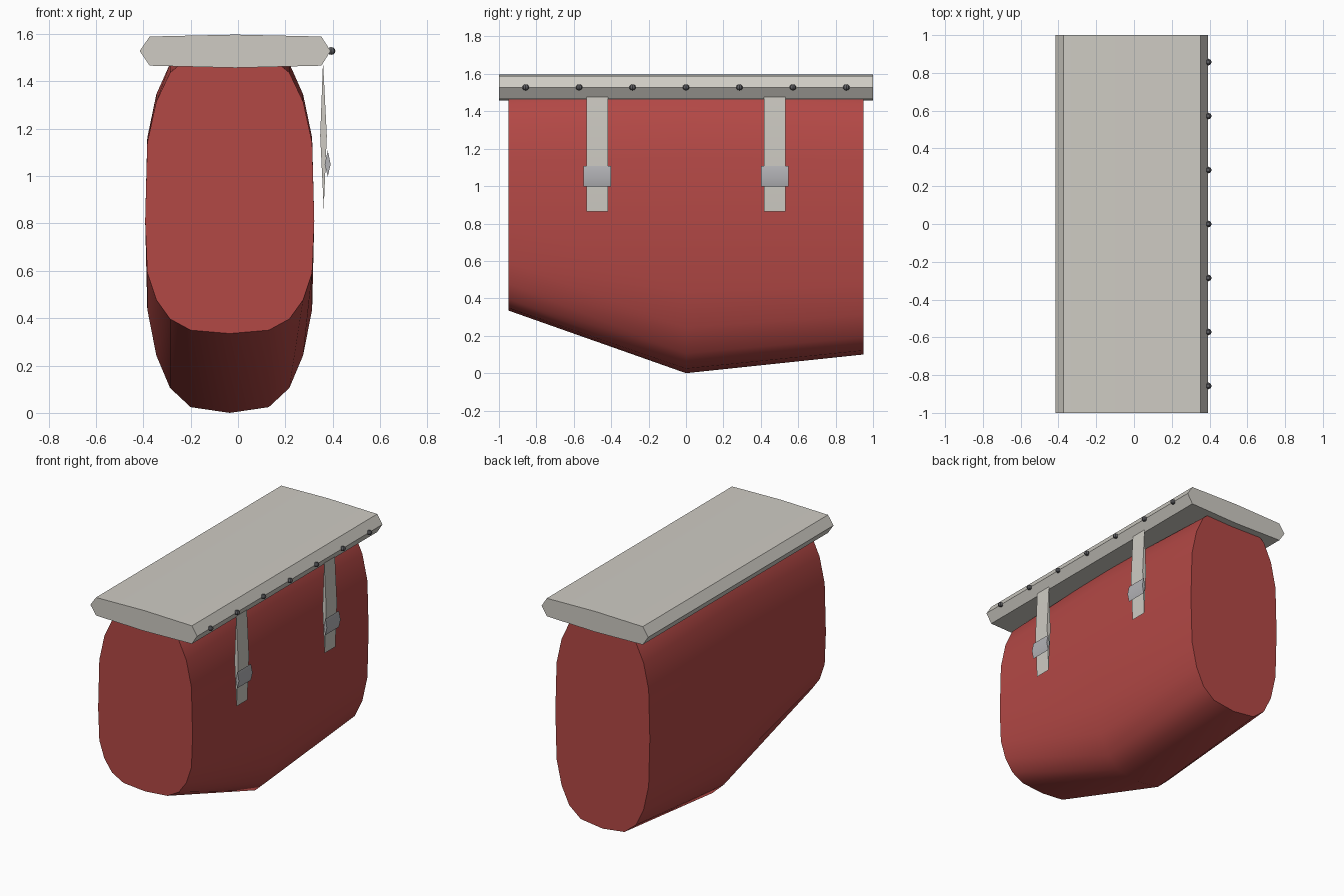
import bpy, bmesh, math

if "Cube" in bpy.data.objects:
    bpy.data.objects.remove(bpy.data.objects["Cube"])

def material(name, rgb):
    m = bpy.data.materials.new(name)
    m.diffuse_color = (*rgb, 1)
    m.use_nodes = True
    m.node_tree.nodes["Principled BSDF"].inputs["Base Color"].default_value = m.diffuse_color
    return m

RED = material("red_leather", (0.45, 0.065, 0.06))
CREAM = material("cream", (0.62, 0.60, 0.55))
METAL = material("buckle_metal", (0.45, 0.45, 0.47))
DARK = material("stud_metal", (0.12, 0.12, 0.13))

def finish(obj, mat, angle):
    obj.data.materials.append(mat)
    bpy.ops.object.select_all(action='DESELECT')
    obj.select_set(True)
    bpy.context.view_layer.objects.active = obj
    bpy.ops.object.shade_smooth_by_angle(angle=math.radians(angle))

def loft(name, sections, mat, angle=30):
    """Skin a list of (y, [(x, z), ...]) sections, capped at both ends."""
    bm = bmesh.new()
    rings = [[bm.verts.new((x, y, z)) for x, z in pts] for y, pts in sections]
    n = len(rings[0])
    for a, b in zip(rings, rings[1:]):
        for i in range(n):
            j = (i + 1) % n
            bm.faces.new((a[i], a[j], b[j], b[i]))
    bm.faces.new(rings[0])
    bm.faces.new(rings[-1])
    bmesh.ops.recalc_face_normals(bm, faces=bm.faces)
    me = bpy.data.meshes.new(name)
    bm.to_mesh(me)
    bm.free()
    obj = bpy.data.objects.new(name, me)
    bpy.context.collection.objects.link(obj)
    finish(obj, mat, angle)

def extrude(name, pts, y, width, mat, angle=30):
    loft(name, [(y - width / 2, pts), (y + width / 2, pts)], mat, angle)

# Bag body: rounded 20-sided section, stretched up and down by ring
CX, CZ = -0.035, 0.81
QUARTER = [(0, 1), (0.165, 0.97), (0.252, 0.87), (0.31, 0.70), (0.348, 0.46)]

def body_section(up, down):
    right = [(w, h * up) for w, h in QUARTER] + [(0.357, 0)]
    right += [(w, -h * down) for w, h in reversed(QUARTER)]
    left = [(-w, h) for w, h in reversed(right[1:-1])]
    return [(CX + x, CZ + z) for x, z in right + left]

loft("bag_body", [(-0.95, body_section(0.72, 0.475)),
                  (0.0, body_section(0.764, 0.81)),
                  (0.95, body_section(0.72, 0.71))], RED, 50)

# Lid slab with pointed long edges
extrude("lid", [(-0.415, 1.528), (-0.373, 1.589), (-0.012, 1.597), (0.352, 1.589),
                (0.391, 1.528), (0.352, 1.466), (-0.012, 1.457), (-0.373, 1.466)],
        0, 2.0, CREAM)

# Straps and buckles on the right side
for i, y in enumerate((-0.475, 0.475), 1):
    extrude(f"strap_{i}", [(0.359, 1.485), (0.347, 1.17), (0.362, 0.863), (0.375, 1.17)],
            y, 0.116, CREAM)
    extrude(f"buckle_{i}", [(0.379, 1.108), (0.366, 1.05), (0.379, 0.997), (0.391, 1.05)],
            y, 0.147, METAL)

# Row of studs along the lid edge
for i in range(7):
    bpy.ops.mesh.primitive_uv_sphere_add(segments=8, ring_count=6, radius=0.018,
                                         location=(0.393, (i - 3) * 2 / 7, 1.528))
    stud = bpy.context.object
    stud.name = f"lid_stud_{i + 1}"
    stud.scale.z = 0.9
    finish(stud, DARK, 30)
